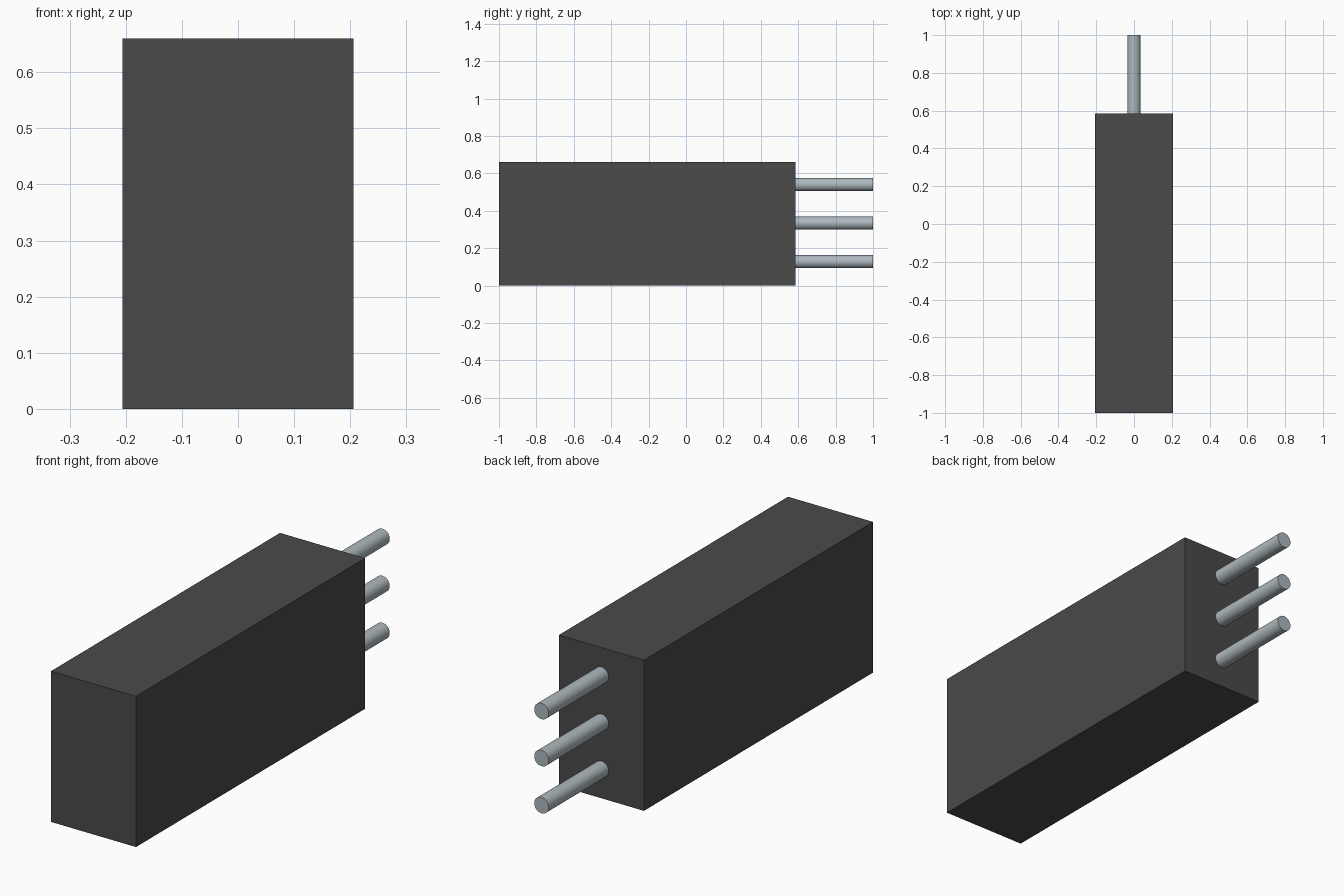
import bpy
import math

cube = bpy.data.objects.get("Cube")
if cube:
    bpy.data.objects.remove(cube, do_unlink=True)


def make_material(name, rgb):
    mat = bpy.data.materials.new(name)
    mat.use_nodes = True
    colour = (*rgb, 1.0)
    mat.diffuse_color = colour
    mat.node_tree.nodes["Principled BSDF"].inputs["Base Color"].default_value = colour
    return mat


charcoal = make_material("charcoal plastic", (0.068, 0.068, 0.068))
steel = make_material("pale steel", (0.42, 0.48, 0.51))

WIDTH, HEIGHT = 0.412, 0.66
FRONT, BACK, PIN_END = -1.0, 0.585, 1.0
PIN_RADIUS, PIN_PITCH, PIN_MID = 0.035, 0.206, 0.334
EMBED = 0.02  # pin length sunk into the housing

# Rectangular housing
bpy.ops.mesh.primitive_cube_add(size=1, location=(0, (FRONT + BACK) / 2, HEIGHT / 2))
housing = bpy.context.object
housing.name = "housing"
housing.scale = (WIDTH, BACK - FRONT, HEIGHT)
bpy.ops.object.transform_apply(location=False, rotation=False, scale=True)
housing.data.materials.append(charcoal)

# Three round pins stacked up the back face
for i, name in enumerate(("lower_pin", "middle_pin", "upper_pin")):
    start = BACK - EMBED
    bpy.ops.mesh.primitive_cylinder_add(
        vertices=32, radius=PIN_RADIUS, depth=PIN_END - start,
        location=(0, (start + PIN_END) / 2, PIN_MID + (i - 1) * PIN_PITCH),
        rotation=(math.pi / 2, 0, 0))
    pin = bpy.context.object
    pin.name = name
    pin.data.materials.append(steel)
    bpy.ops.object.shade_smooth_by_angle(angle=math.radians(30))
